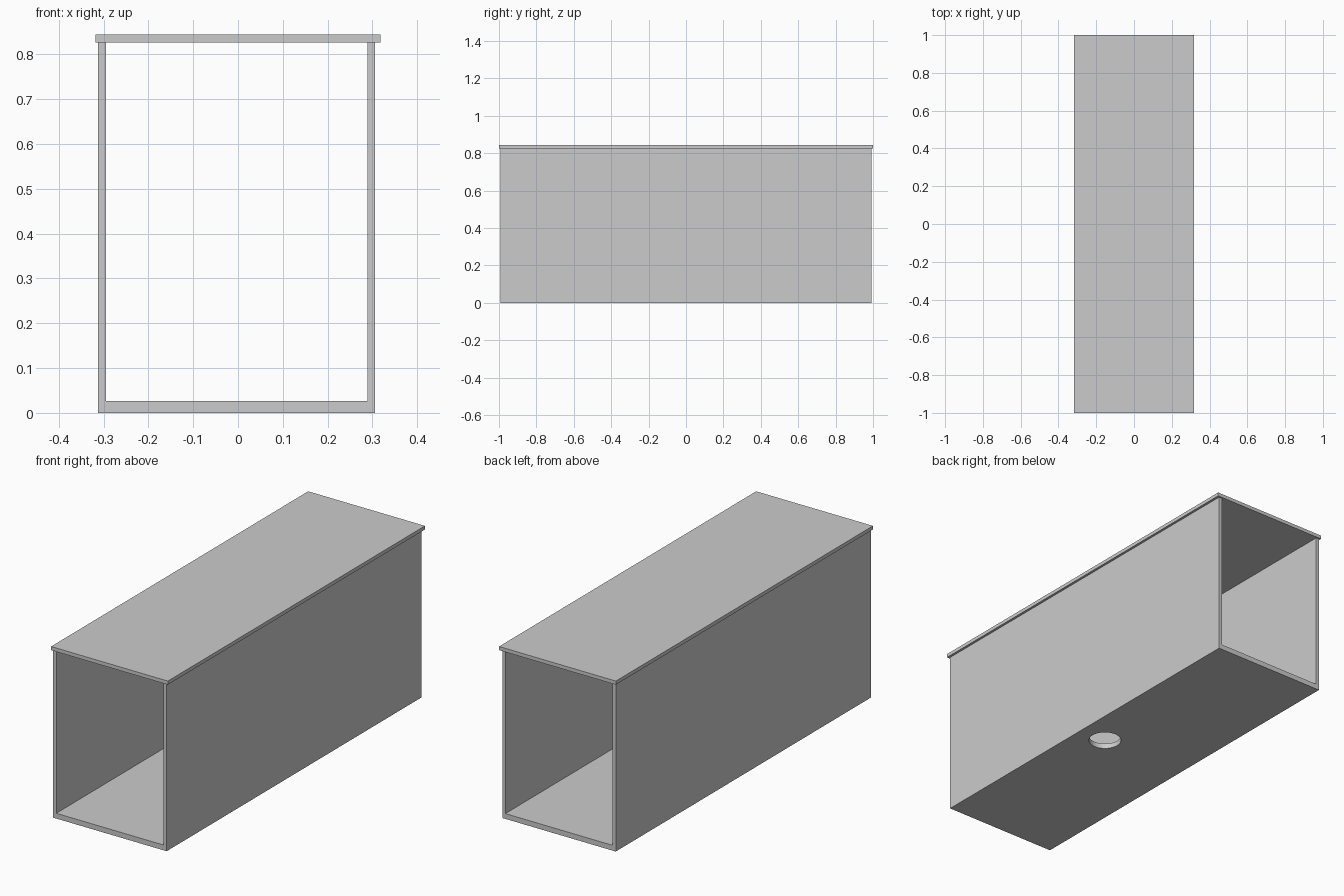
import bpy
import bmesh
from mathutils import Vector

if "Cube" in bpy.data.objects:
    bpy.data.objects.remove(bpy.data.objects["Cube"])


def extrude_profile(name, points, half_length):
    """Extrude an (x, z) outline along y, centred on y = 0."""
    bm = bmesh.new()
    face = bm.faces.new([bm.verts.new((x, -half_length, z)) for x, z in points])
    result = bmesh.ops.extrude_face_region(bm, geom=[face])
    moved = [g for g in result["geom"] if isinstance(g, bmesh.types.BMVert)]
    bmesh.ops.translate(bm, verts=moved, vec=Vector((0, 2 * half_length, 0)))
    bmesh.ops.recalc_face_normals(bm, faces=bm.faces)
    mesh = bpy.data.meshes.new(name)
    bm.to_mesh(mesh)
    bm.free()
    obj = bpy.data.objects.new(name, mesh)
    bpy.context.collection.objects.link(obj)
    return obj


# Open-ended trough: floor and two side walls
left, right, top = -0.312, 0.306, 0.826
wall, floor = 0.017, 0.026
trough = extrude_profile("trough", [
    (left, 0), (right, 0), (right, top), (right - wall, top),
    (right - wall, floor), (left + wall, floor), (left + wall, top), (left, top),
], 0.992)

# Round drain hole through the floor
bpy.ops.mesh.primitive_cylinder_add(vertices=48, radius=0.076, depth=0.2,
                                    location=(0.158, -0.026, 0))
cutter = bpy.context.object
cutter.name = "drain_hole_cutter"
cutter.hide_render = True
cutter.hide_set(True)
drain = trough.modifiers.new("drain_hole", 'BOOLEAN')
drain.operation = 'DIFFERENCE'
drain.solver = 'EXACT'
drain.object = cutter

# Flat lid overhanging the walls
extrude_profile("lid", [(-0.318, 0.826), (0.318, 0.826),
                        (0.318, 0.844), (-0.318, 0.844)], 1.0)

# Smooth hole wall, sharp box edges
bpy.ops.object.select_all(action='DESELECT')
trough.select_set(True)
bpy.context.view_layer.objects.active = trough
bpy.ops.object.modifier_apply(modifier="drain_hole")
bpy.ops.object.shade_smooth_by_angle()
bpy.data.objects.remove(cutter)
